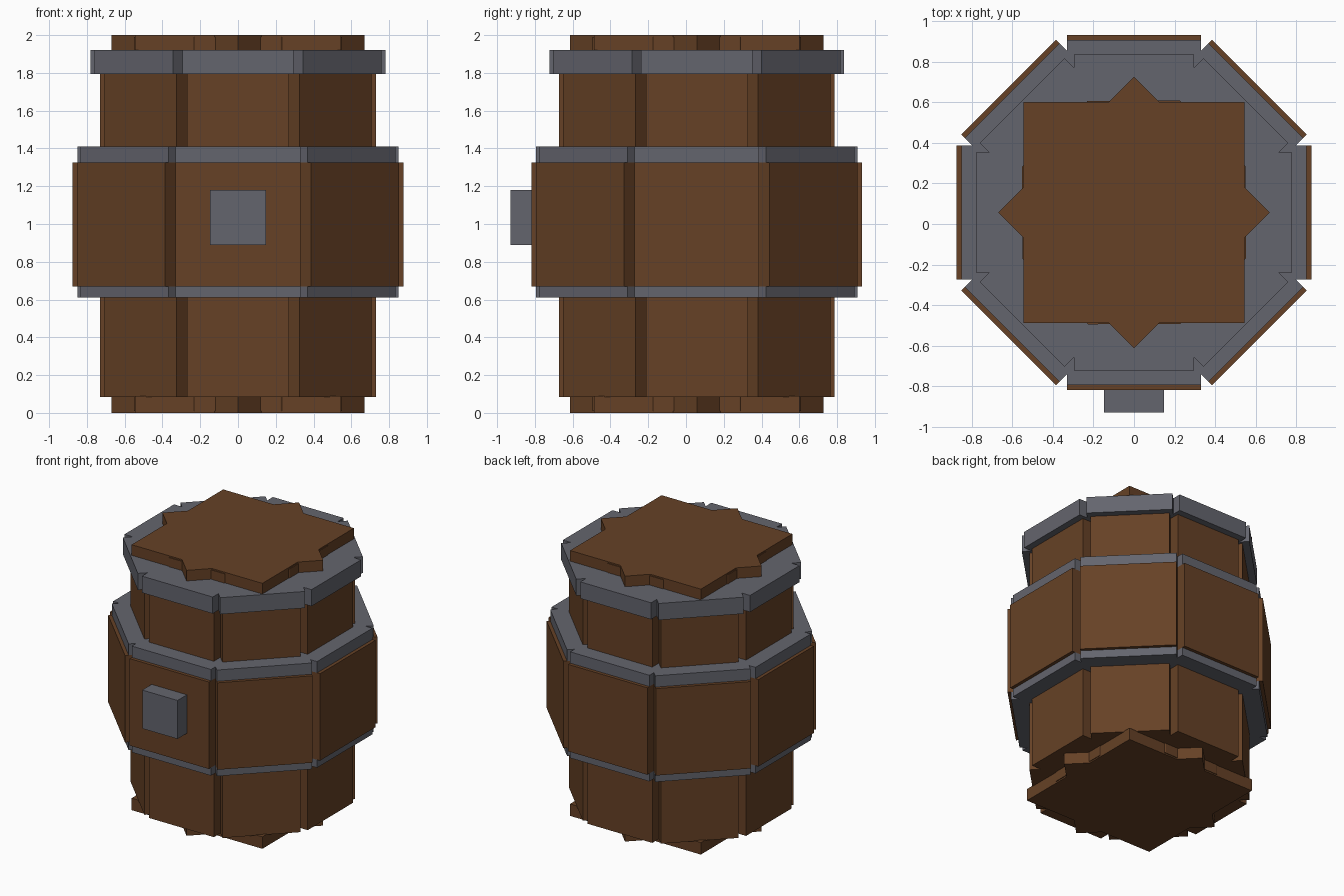
import bpy, bmesh, math
from mathutils import Matrix, Vector

cube = bpy.data.objects.get("Cube")
if cube:
    bpy.data.objects.remove(cube, do_unlink=True)

CENTRE_Y = 0.057


def material(name, colour):
    mat = bpy.data.materials.new(name)
    mat.use_nodes = True
    mat.diffuse_color = (*colour, 1)
    bsdf = mat.node_tree.nodes["Principled BSDF"]
    bsdf.inputs["Base Color"].default_value = (*colour, 1)
    bsdf.inputs["Roughness"].default_value = 0.9
    return mat


wood = material("brown wood", (0.133, 0.053, 0.019))
iron = material("grey iron", (0.127, 0.13, 0.155))


def prism(name, outline, bottom, top, mat):
    """Extrude a flat outline between two heights."""
    bm = bmesh.new()
    base = bm.faces.new([bm.verts.new((x, y + CENTRE_Y, bottom)) for x, y in outline])
    grown = bmesh.ops.extrude_face_region(bm, geom=[base])["geom"]
    verts = [v for v in grown if isinstance(v, bmesh.types.BMVert)]
    bmesh.ops.translate(bm, verts=verts, vec=(0, 0, top - bottom))
    bmesh.ops.recalc_face_normals(bm, faces=bm.faces[:])
    mesh = bpy.data.meshes.new(name)
    bm.to_mesh(mesh)
    bm.free()
    mesh.materials.append(mat)
    obj = bpy.data.objects.new(name, mesh)
    bpy.context.collection.objects.link(obj)
    return obj


def around(points, count):
    """Repeat a stretch of outline around the centre."""
    return [Matrix.Rotation(i * math.tau / count, 2) @ Vector(p)
            for i in range(count) for p in points]


def staves(radius, half):
    """Eight flat staves with a V notch between neighbours."""
    notch = half / math.tan(math.pi / 8)
    points = [(radius, -half), (radius, half)]
    if notch < radius:
        points.append((notch, half))
    return around(points, 8)


# Staved body, bulging middle and inner core
prism("body_staves", staves(0.73, 0.27), 0.085, 1.86, wood)
prism("middle_staves", staves(0.875, 0.33), 0.67, 1.325, wood)
prism("inner_core", staves(0.55, 0.23), 0.01, 1.99, wood)

# Iron hoops
prism("lower_hoop", staves(0.85, 0.33), 0.61, 0.67, iron)
prism("middle_hoop", staves(0.85, 0.33), 1.325, 1.41, iron)
prism("top_hoop", staves(0.78, 0.295), 1.795, 1.92, iron)

# Lids: a square with a pointed tip on each side
side, tip = 0.545, 0.67
step = tip - side
star = around([(tip, 0), (side, step), (side, side), (step, side)], 4)
prism("bottom_lid", star, 0, 0.09, wood)
prism("top_lid", star, 1.91, 2, wood)

# Square plug on the front
w = 0.147
front, back = -0.93 - CENTRE_Y, -0.8 - CENTRE_Y
prism("front_plug", [(-w, front), (w, front), (w, back), (-w, back)], 0.89, 1.18, iron)
